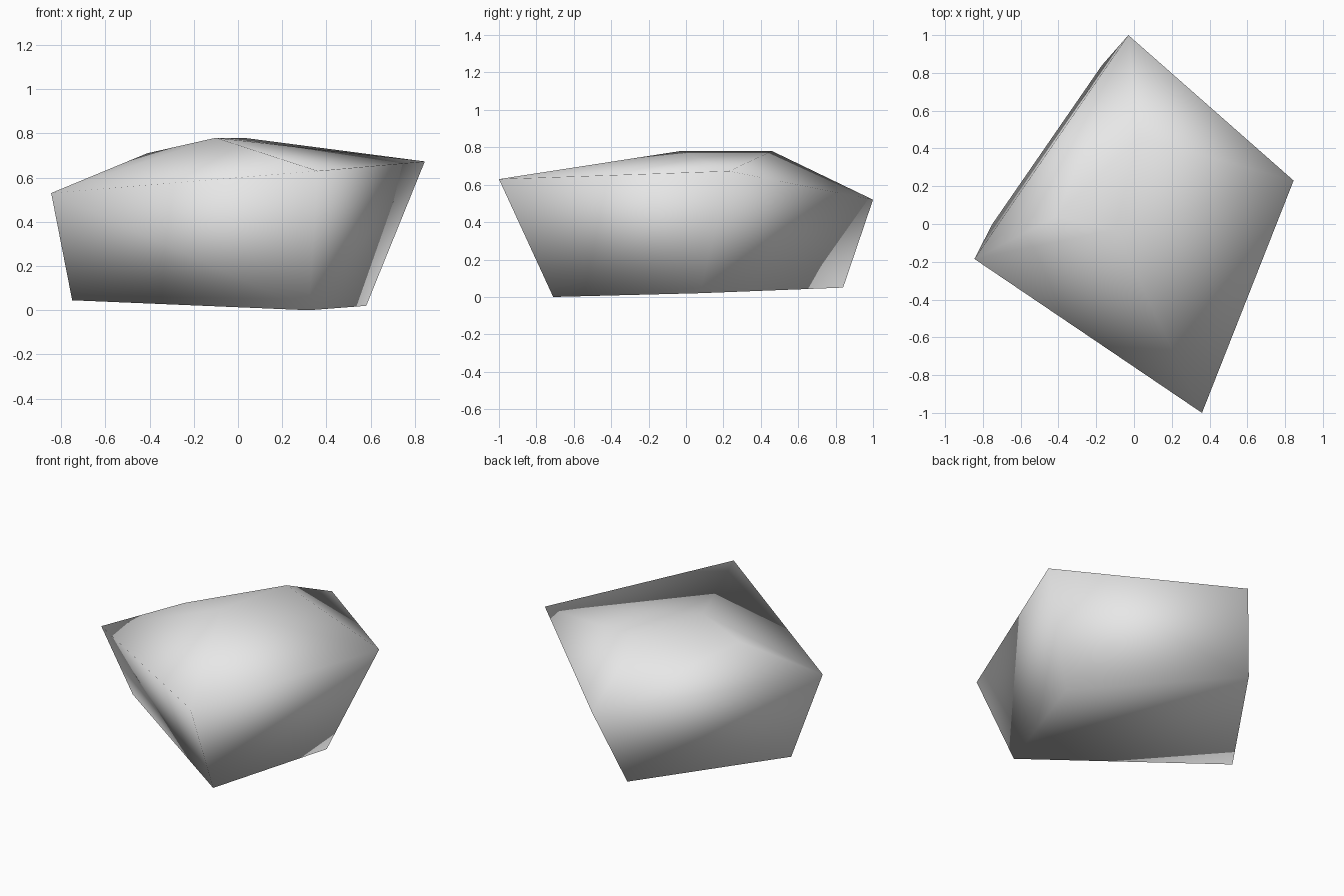
import bpy
import bmesh

cube = bpy.data.objects.get("Cube")
if cube:
    bpy.data.objects.remove(cube, do_unlink=True)

# Stone colour
stone = bpy.data.materials.new("pale_grey_stone")
stone.use_nodes = True
grey = (0.8, 0.8, 0.8, 1.0)
stone.diffuse_color = grey
stone.node_tree.nodes["Principled BSDF"].inputs["Base Color"].default_value = grey

# Corner rings of the boulder, from the ground up
base = [(-0.75, 0.0, 0.045), (0.32, -0.71, 0.0), (0.58, 0.075, 0.02), (-0.17, 0.84, 0.05)]
shoulder = [(-0.845, -0.185, 0.53), (0.36, -1.0, 0.63), (0.845, 0.23, 0.673), (-0.03, 1.0, 0.52)]
crown = [(-0.41, 0.04, 0.71), (-0.1, -0.03, 0.78), (0.025, 0.46, 0.78)]

# Wrap the corners in one faceted skin
bm = bmesh.new()
for corner in base + shoulder + crown:
    bm.verts.new(corner)
hull = bmesh.ops.convex_hull(bm, input=bm.verts[:])
bmesh.ops.recalc_face_normals(bm, faces=bm.faces[:])

# Smooth shading over the whole stone
for face in bm.faces:
    face.smooth = True

mesh = bpy.data.meshes.new("boulder")
bm.to_mesh(mesh)
bm.free()
mesh.materials.append(stone)
boulder = bpy.data.objects.new("boulder", mesh)
bpy.context.collection.objects.link(boulder)
